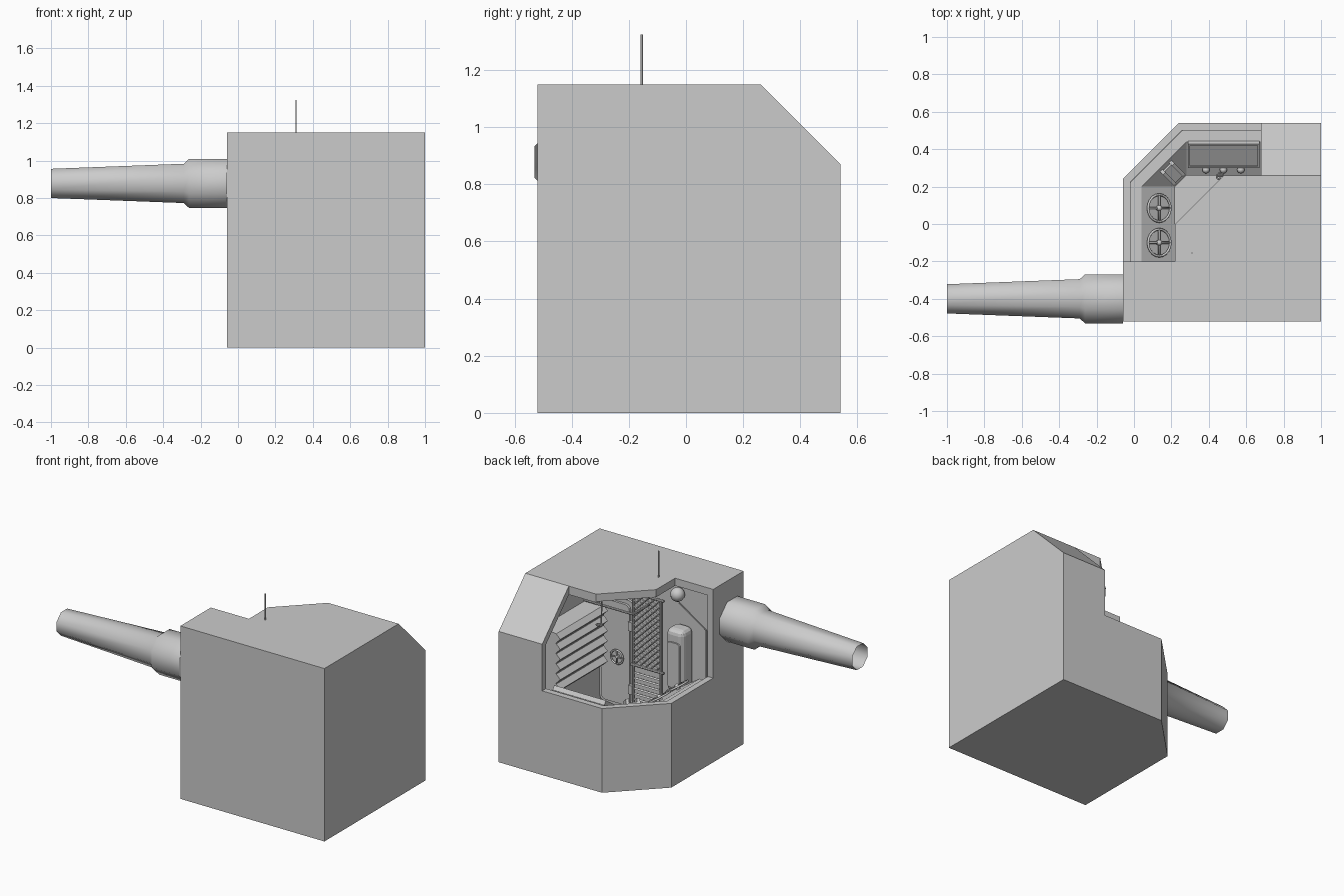
import bpy, bmesh, math
from mathutils import Vector, Matrix

if "Cube" in bpy.data.objects:
    bpy.data.objects.remove(bpy.data.objects["Cube"])

def make(name, bm, smooth=False, recalc=True):
    if recalc:
        bmesh.ops.recalc_face_normals(bm, faces=bm.faces)
    me = bpy.data.meshes.new(name)
    bm.to_mesh(me)
    bm.free()
    ob = bpy.data.objects.new(name, me)
    bpy.context.collection.objects.link(ob)
    if smooth:
        for p in me.polygons:
            p.use_smooth = True
    return ob

def prism(name, pts, vec):
    # closed 3D outline extruded along vec
    bm = bmesh.new()
    f = bm.faces.new([bm.verts.new(p) for p in pts])
    r = bmesh.ops.extrude_face_region(bm, geom=[f])
    bmesh.ops.translate(bm, vec=vec, verts=[v for v in r['geom'] if isinstance(v, bmesh.types.BMVert)])
    return make(name, bm)

def box(name, c, size, rot=(0, 0, 0), bevel=0, axis=None, seg=3):
    bm = bmesh.new()
    bmesh.ops.create_cube(bm, size=1)
    bmesh.ops.scale(bm, vec=size, verts=bm.verts)
    if bevel:
        es = [e for e in bm.edges if axis is None or
              abs((e.verts[0].co - e.verts[1].co).normalized()[axis]) > .9]
        bmesh.ops.bevel(bm, geom=es, offset=bevel, segments=seg, affect='EDGES', profile=.5)
    ob = make(name, bm)
    ob.location, ob.rotation_euler = c, rot
    return ob

def rods(name, segs, r, n=6):
    bm = bmesh.new()
    for a, b in segs:
        a, b = Vector(a), Vector(b)
        d = b - a
        m = Matrix.Translation((a + b) / 2) @ d.to_track_quat('Z', 'Y').to_matrix().to_4x4()
        bmesh.ops.create_cone(bm, cap_ends=True, segments=n, radius1=r, radius2=r, depth=d.length, matrix=m)
    return make(name, bm)

def handwheel(name, loc, rot, R, r):
    bm = bmesh.new()
    n, k = 20, 6
    ring = [[bm.verts.new(((R + r * math.cos(2 * math.pi * j / k)) * math.cos(2 * math.pi * i / n),
                           (R + r * math.cos(2 * math.pi * j / k)) * math.sin(2 * math.pi * i / n),
                           r * math.sin(2 * math.pi * j / k))) for j in range(k)] for i in range(n)]
    for i in range(n):
        for j in range(k):
            bm.faces.new((ring[i][j], ring[(i + 1) % n][j], ring[(i + 1) % n][(j + 1) % k], ring[i][(j + 1) % k]))
    for ax in 'XY':
        bmesh.ops.create_cone(bm, cap_ends=True, segments=6, radius1=r * .8, radius2=r * .8, depth=2 * R,
                              matrix=Matrix.Rotation(math.pi / 2, 4, ax))
    bmesh.ops.create_uvsphere(bm, u_segments=10, v_segments=6, radius=R * .22)
    ob = make(name, bm, True)
    ob.location, ob.rotation_euler = loc, rot
    return ob

def boolean(target, cutter):
    m = target.modifiers.new('cut', 'BOOLEAN')
    m.operation, m.solver, m.object = 'DIFFERENCE', 'EXACT', cutter
    bpy.context.view_layer.objects.active = target
    bpy.ops.object.modifier_apply(modifier='cut')
    bpy.data.objects.remove(cutter)

def hull(name, t, z0, z1):
    # footprint with clipped corner and sloping rear roof edge, inset by t
    k, s = t * .414, t * .414
    foot = [(-.06 + t, -.52 + t), (1 - t, -.52 + t), (1 - t, .54 - t), (.24 + k, .54 - t), (-.06 + t, .24 - k)]
    ob = prism(name, [(x, y, z0) for x, y in foot], (0, 0, z1 - z0))
    boolean(ob, prism('slope_cutter', [(-.5, .26 - s, 1.15 - t), (-.5, .26 - s + .5, 1.15 - t - .5),
                                       (-.5, 1, 1.5), (-.5, .26 - s - .2, 1.15 - t + .2)], (2, 0, 0)))
    return ob

# shell with hollow room and open corner
shell = hull('turret_shell', 0, 0, 1.15)
boolean(shell, hull('room_cutter', .04, .04, 1.1))
opening = [(-.2, -.2), (.22, -.2), (.22, 0), (.48, .26), (.68, .26), (.68, .8), (-.2, .8)]
boolean(shell, prism('opening_cutter', [(x, y, .56) for x, y in opening], (0, 0, 1)))

# barrel: open eight-sided tube, smooth
bm = bmesh.new()
rings = []
for x, ap in [(-.06, .131), (-.262, .131), (-.29, .105), (-1, .078)]:
    R = ap / math.cos(math.pi / 8)
    rings.append([bm.verts.new((x, -.4 + R * math.cos((i + .5) * math.pi / 4),
                                .878 + R * math.sin((i + .5) * math.pi / 4))) for i in range(8)])
for a, b in zip(rings, rings[1:]):
    for i in range(8):
        bm.faces.new((a[i], a[(i + 1) % 8], b[(i + 1) % 8], b[i]))
make('gun_barrel', bm, True)

# roof antenna
rods('antenna', [((.31, -.155, 1.14), (.31, -.155, 1.325))], .004)

# control desk following the clipped corner
rows = [([(-.02, -.2), (-.02, .223), (.257, .5), (.68, .5)], .53),
        ([(.04, -.2), (.04, .2), (.28, .44), (.68, .44)], .53),
        ([(.22, -.2), (.22, .2), (.28, .26), (.68, .26)], .41),
        ([(.22, -.2), (.22, .2), (.28, .26), (.68, .26)], .04),
        ([(-.02, -.2), (-.02, .223), (.257, .5), (.68, .5)], .04)]
bm = bmesh.new()
vs = [[bm.verts.new((x, y, z)) for x, y in pts] for pts, z in rows]
for a, b in zip(vs, vs[1:]):
    for i in range(3):
        bm.faces.new((a[i], a[i + 1], b[i + 1], b[i]))
for i in (0, 3):
    bm.faces.new([r[i] for r in vs])
make('control_desk', bm)

# desk instruments
tilt = math.atan2(.12, .18)
for i, y in enumerate((.085, -.1)):
    handwheel(f'desk_wheel_{i}', (.135, y, .492), (0, tilt, 0), .072, .007)
    rods(f'desk_wheel_stem_{i}', [((.135, y, .492), (.122, y, .47))], .012, 8)
box('desk_screen', (.48, .375, .492), (.38, .15, .03), (tilt, 0, 0))
for s in (-1, 1):
    box(f'screen_rim_x{s}', (.48 + s * .185, .372, .502), (.01, .15, .03), (tilt, 0, 0))
    box(f'screen_rim_y{s}', (.48, .372 + s * .06, .502 + s * .04), (.38, .01, .03), (tilt, 0, 0))
for i in range(3):
    bm = bmesh.new()
    bmesh.ops.create_uvsphere(bm, u_segments=12, v_segments=8, radius=.02)
    make(f'desk_knob_{i}', bm, True).location = (.385 + i * .093, .29, .443)
for i in (-1, 1):
    box(f'corner_switch_{i}', (.205 + i * .024, .275 + i * .024, .5), (.1, .02, .05), (0, tilt, -math.pi / 4))
box('corner_switch_plate', (.205, .275, .485), (.1, .08, .03), (0, tilt, -math.pi / 4))

# watertight door on the front wall
W = -.48
box('door_frame', (.835, W + .008, .4), (.25, .016, .72), bevel=.04, axis=1)
box('door', (.835, W + .02, .4), (.21, .024, .67), bevel=.035, axis=1)
handwheel('door_wheel', (.81, W + .05, .38), (math.pi / 2, 0, 0), .045, .006)
rods('door_wheel_stem', [((.81, W, .38), (.81, W + .05, .38))], .01, 8)
for i, z in enumerate((.18, .6)):
    box(f'door_hinge_{i}', (.72, W + .025, z), (.03, .03, .06))

# lattice guard beside the door
x0, x1, z0, z1, y = .5, .7, .35, .83, W + .03
segs = []
for k in range(1, 17):
    c = k * .04
    a = max(0, c - (z1 - z0))
    b = min(x1 - x0, c)
    if b > a:
        segs.append(((x0 + a, y, z0 + c - a), (x0 + b, y, z0 + c - b)))
        segs.append(((x1 - a, y, z0 + c - a), (x1 - b, y, z0 + c - b)))
rods('lattice_bars', segs, .005, 4)
for x in (x0, x1):
    rods(f'lattice_post_{x}', [((x, y, .06), (x, y, z1))], .009, 8)
for z in (z0, z1):
    rods(f'lattice_rail_{z}', [((x0 - .02, y, z), (x1 + .02, y, z))], .009, 8)
# slatted vent below the lattice
for i in range(6):
    box(f'vent_slat_{i}', (.6, W + .02, .12 + i * .035), (.19, .03, .012), (.5, 0, 0))

# rounded locker, lamp and overhead pipe
box('locker', (.34, W + .06, .5), (.13, .12, .42), bevel=.035)
box('locker_door', (.34, W + .12, .48), (.09, .02, .3), bevel=.02, axis=1)
bm = bmesh.new()
bmesh.ops.create_uvsphere(bm, u_segments=12, v_segments=8, radius=.045)
make('wall_lamp', bm, True).location = (.37, W + .04, .91)
rods('overhead_pipe', [((.96, -.3, .77), (.6, -.3, .77)), ((.6, -.3, .77), (.6, -.48, .77))], .008, 8)
rods('wall_cable', [((.38, W + .01, .84), (.18, W + .01, .71)), ((.18, W + .01, .71), (.18, W + .01, .2))], .004)

# ribbed cabinet on the right wall
prof = [(.96, .35)]
for i in range(6):
    prof += [(.85, .35 + i * .067), (.82, .35 + i * .067 + .03), (.85, .35 + i * .067 + .06)]
prof.append((.96, .76))
prism('ribbed_cabinet', [(x, -.35, z) for x, z in prof], (0, .5, 0))

# small hook under the roof edge
handwheel('ceiling_hook', (.46, .255, .95), (0, 0, 0), .018, .004)
rods('ceiling_hook_stem', [((.46, .235, .95), (.46, .225, 1.11))], .004)
